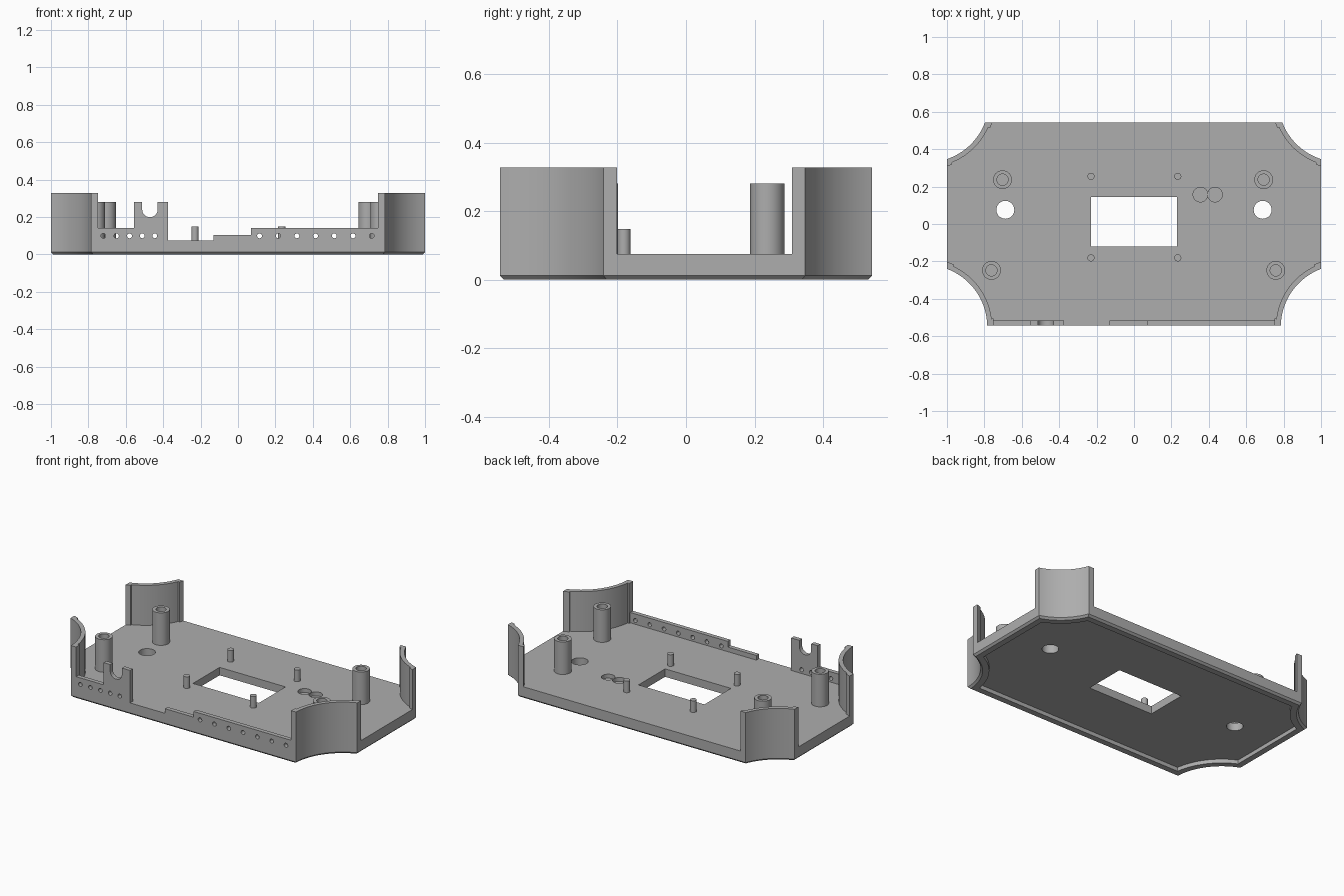
import bpy, bmesh, math

if "Cube" in bpy.data.objects:
    bpy.data.objects.remove(bpy.data.objects["Cube"])

TOP = 0.075            # upper face of the floor
WALL = 0.327           # top of the corner walls
HX, HY, R = 1.0, 0.543, 0.33

grey = bpy.data.materials.new("plastic grey")
grey.diffuse_color = (0.42, 0.42, 0.42, 1)
grey.use_nodes = True
grey.node_tree.nodes["Principled BSDF"].inputs["Base Color"].default_value = grey.diffuse_color


def finish(name, bm):
    bmesh.ops.recalc_face_normals(bm, faces=bm.faces)
    me = bpy.data.meshes.new(name)
    bm.to_mesh(me)
    bm.free()
    ob = bpy.data.objects.new(name, me)
    bpy.context.collection.objects.link(ob)
    me.materials.append(grey)
    return ob


def loft(name, loops):
    """Skin a stack of equal-length point loops and cap both ends."""
    bm = bmesh.new()
    rings = [[bm.verts.new(p) for p in lp] for lp in loops]
    for a, b in zip(rings, rings[1:]):
        for i in range(len(a)):
            j = (i + 1) % len(a)
            bm.faces.new((a[i], a[j], b[j], b[i]))
    bm.faces.new(rings[0])
    bm.faces.new(rings[-1])
    return finish(name, bm)


def prism(name, pts, z0, z1):
    return loft(name, [[(x, y, z) for x, y in pts] for z in (z0, z1)])


def circle(x, y, r, n=32):
    return [(x + r * math.cos(2 * math.pi * i / n), y + r * math.sin(2 * math.pi * i / n))
            for i in range(n)]


def box(x0, x1, y0, y1):
    return [(x0, y0), (x1, y0), (x1, y1), (x0, y1)]


def cut(ob, cutters):
    for c in cutters:
        m = ob.modifiers.new("cut", 'BOOLEAN')
        m.operation, m.solver, m.object = 'DIFFERENCE', 'EXACT', c
    bpy.context.view_layer.update()
    dg = bpy.context.evaluated_depsgraph_get()
    me = bpy.data.meshes.new_from_object(ob.evaluated_get(dg))
    ob.modifiers.clear()
    ob.data = me
    for c in cutters:
        bpy.data.objects.remove(c)


def smooth(ob):
    bpy.ops.object.select_all(action='DESELECT')
    ob.select_set(True)
    bpy.context.view_layer.objects.active = ob
    bpy.ops.object.shade_smooth_by_angle(angle=math.radians(30))


# Scooped corners: sign x, sign y, x of the arc end on the long edge, y on the short edge
CORNERS = [(1, 1, 0.793, 0.347), (-1, 1, 0.797, 0.347),
           (-1, -1, 0.785, 0.24), (1, -1, 0.785, 0.24)]


def centre(ex, ey):
    dx, dy = HX - ex, HY - ey
    c = math.hypot(dx, dy)
    h = math.sqrt(R * R - c * c / 4)
    return (HX + ex) / 2 + h * dy / c, (HY + ey) / 2 + h * dx / c


def arc(ex, ey, r, hx, hy, n=24):
    """Arc of radius r from the short edge (x = hx) to the long edge (y = hy)."""
    cx, cy = centre(ex, ey)
    a0 = math.atan2(-math.sqrt(r * r - (hx - cx) ** 2), hx - cx)
    a1 = math.atan2(hy - cy, -math.sqrt(r * r - (hy - cy) ** 2))
    if a1 > 0:
        a1 -= 2 * math.pi
    return [(cx + r * math.cos(a0 + (a1 - a0) * i / n),
             cy + r * math.sin(a0 + (a1 - a0) * i / n)) for i in range(n + 1)]


def outline(d, z):
    pts = []
    for sx, sy, ex, ey in CORNERS:
        a = [(sx * x, sy * y, z) for x, y in arc(ex, ey, R + d, HX - d, HY - d)]
        pts += a if sx * sy > 0 else a[::-1]
    return pts


# Floor plate with chamfered lower edge and shallow recess underneath
floor = loft("floor_plate", [outline(0, TOP), outline(0, 0.012), outline(0.012, 0),
                             outline(0.05, 0), outline(0.05, 0.025)])
cut(floor, [prism("window_cutter", box(-0.23, 0.23, -0.12, 0.145), -0.1, 0.2)]
    + [prism("hole_cutter", circle(s * 0.688, 0.076, 0.048), -0.1, 0.2) for s in (-1, 1)]
    + [prism("dimple_cutter", circle(x, 0.157, 0.039), 0.05, 0.2) for x in (0.355, 0.433)])
smooth(floor)

# Curved corner walls, thicker at both ends
for sx, sy, ex, ey in CORNERS:
    outer = arc(ex, ey, R, HX, HY)
    thick = arc(ex, ey, R + 0.036, HX, HY)
    thin = arc(ex, ey, R + 0.026, HX, HY)
    inner = thick[:3] + thin[2:-2] + thick[-3:]
    pts = [(sx * x, sy * y) for x, y in outer + inner[::-1]]
    smooth(prism("corner_wall", pts, TOP - 0.002, WALL))

# Front wall with stepped top and cable notch, drilled with a row of holes
prof = [(-0.765, TOP - 0.002), (-0.765, 0.14), (-0.557, 0.14), (-0.557, 0.28), (-0.512, 0.28)]
prof += [(-0.471 - 0.041 * math.cos(math.pi * i / 12), 0.238 - 0.039 * math.sin(math.pi * i / 12))
         for i in range(13)]
prof += [(-0.43, 0.28), (-0.373, 0.28), (-0.373, TOP), (-0.373, TOP - 0.002)]
Y0, Y1 = -HY, -0.516


def front_panel(name, pts, holes):
    ob = loft(name, [[(x, y, z) for x, z in pts] for y in (Y0, Y1)])
    cut(ob, [loft("drill", [[(x, y, z) for x, z in circle(h, 0.099, 0.013, 16)]
                            for y in (Y0 - 0.05, Y1 + 0.05)]) for h in holes])
    smooth(ob)


front_panel("front_wall_left", prof, [-0.72, -0.65, -0.58, -0.512, -0.445])
front_panel("front_wall_right",
            [(-0.13, TOP - 0.002), (-0.13, 0.104), (0.07, 0.104), (0.07, 0.14),
             (0.765, 0.14), (0.765, TOP - 0.002)],
            [0.115 + 0.1 * i for i in range(7)])

# Hollow screw posts
for x, y in [(-0.703, 0.237), (0.693, 0.237), (-0.762, -0.248), (0.758, -0.248)]:
    loops = [[(px, py, z) for px, py in circle(x, y, r)]
             for r, z in ((0.05, TOP - 0.002), (0.05, 0.28), (0.03, 0.28), (0.03, TOP + 0.002))]
    smooth(loft("screw_post", loops))

# Locating pins around the window
for x in (-0.23, 0.234):
    for y in (-0.181, 0.255):
        smooth(prism("locating_pin", circle(x, y, 0.019, 24), TOP - 0.002, 0.148))
